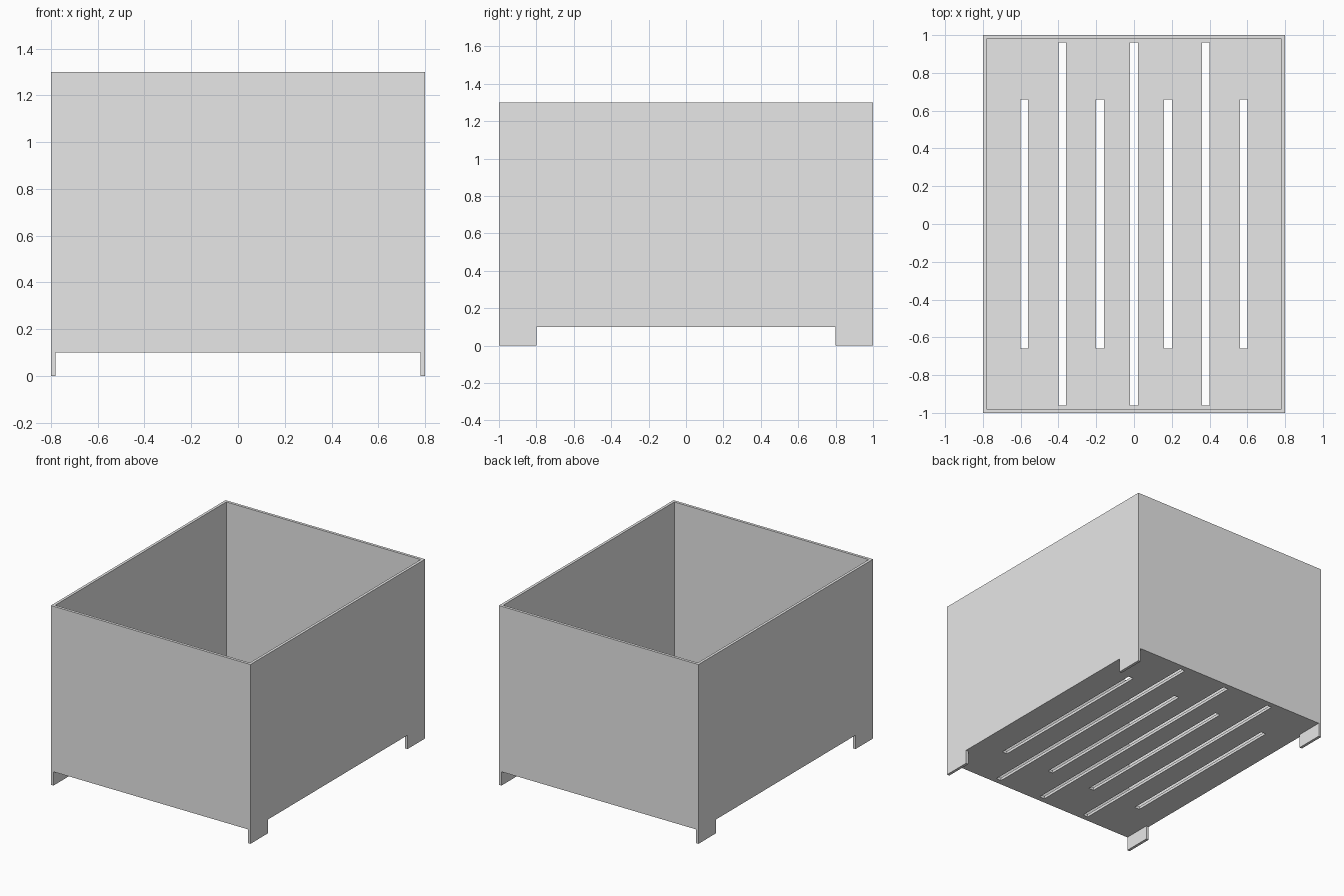
import bpy, bmesh

cube = bpy.data.objects.get("Cube")
if cube:
    bpy.data.objects.remove(cube, do_unlink=True)

W, D, H = 0.8, 1.0, 1.3      # half width, half depth, height
T = 0.02                     # sheet thickness
BASE, FOOT = 0.1, 0.2        # floor underside height, foot length
SLOT = 0.02                  # half width of a slot

grey = bpy.data.materials.new("plain grey")
grey.use_nodes = True
grey.diffuse_color = (0.8, 0.8, 0.8, 1)
grey.node_tree.nodes["Principled BSDF"].inputs["Base Color"].default_value = (0.8, 0.8, 0.8, 1)


def add_sheet(name, polygons, offset):
    """Make a solid sheet by extruding flat polygons along an offset."""
    bm = bmesh.new()
    for poly in polygons:
        bm.faces.new([bm.verts.new(p) for p in poly])
    bmesh.ops.remove_doubles(bm, verts=bm.verts, dist=0.0001)
    extruded = bmesh.ops.extrude_face_region(bm, geom=bm.faces[:], use_keep_orig=True)
    moved = [g for g in extruded["geom"] if isinstance(g, bmesh.types.BMVert)]
    bmesh.ops.translate(bm, verts=moved, vec=offset)
    bmesh.ops.recalc_face_normals(bm, faces=bm.faces[:])
    mesh = bpy.data.meshes.new(name)
    bm.to_mesh(mesh)
    bm.free()
    mesh.materials.append(grey)
    obj = bpy.data.objects.new(name, mesh)
    bpy.context.collection.objects.link(obj)
    return obj


# Side panels with a foot at each end
side = [(-D, 0), (FOOT - D, 0), (FOOT - D, BASE), (D - FOOT, BASE),
        (D - FOOT, 0), (D, 0), (D, H), (-D, H)]
for name, s in (("left_panel", 1), ("right_panel", -1)):
    add_sheet(name, [[(s * W, y, z) for y, z in side]], (-s * T, 0, 0))

# Front and back panels between the sides
inner = W - T
end = [(-inner, BASE), (inner, BASE), (inner, H), (-inner, H)]
for name, s in (("front_panel", -1), ("back_panel", 1)):
    add_sheet(name, [[(x, s * D, z) for x, z in end]], (0, -s * T, 0))

# Floor with alternating short and long drainage slots
slots = {-0.58: 0.66, -0.38: 0.96, -0.18: 0.66, 0: 0.96,
         0.18: 0.66, 0.38: 0.96, 0.58: 0.66}
xs = [-inner] + [x + s for x in slots for s in (-SLOT, SLOT)] + [inner]
ys = [T - D, -0.96, -0.66, 0.66, 0.96, D - T]
cells = []
for x0, x1 in zip(xs, xs[1:]):
    for y0, y1 in zip(ys, ys[1:]):
        cx, cy = (x0 + x1) / 2, (y0 + y1) / 2
        if any(abs(cx - x) < SLOT and abs(cy) < reach for x, reach in slots.items()):
            continue
        cells.append([(x0, y0, BASE), (x1, y0, BASE), (x1, y1, BASE), (x0, y1, BASE)])
add_sheet("slotted_floor", cells, (0, 0, T))
